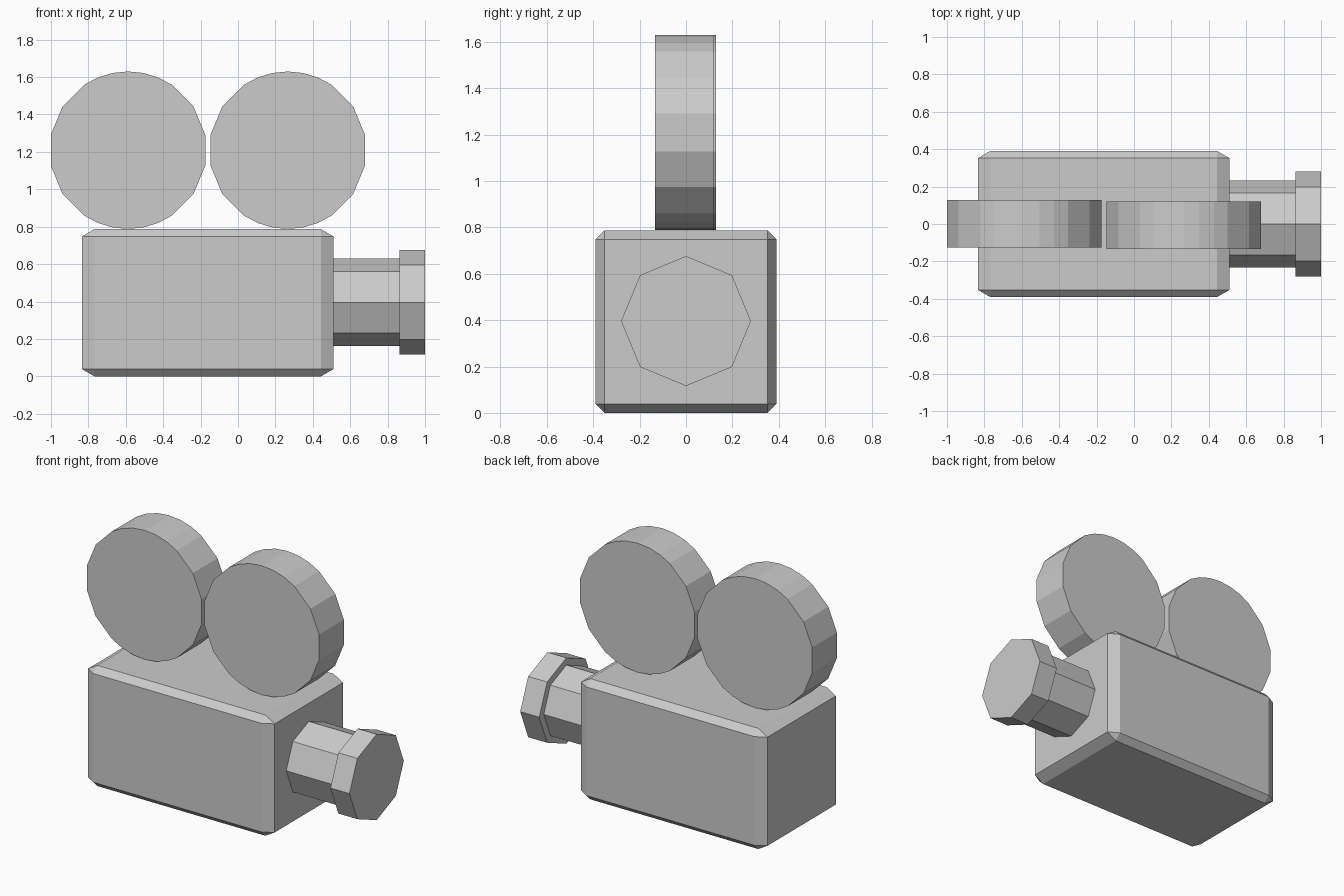
import bpy, bmesh
from math import radians, sin, cos
from mathutils import Vector

if "Cube" in bpy.data.objects:
    bpy.data.objects.remove(bpy.data.objects["Cube"])


def make_object(name, bm):
    bmesh.ops.recalc_face_normals(bm, faces=bm.faces)
    mesh = bpy.data.meshes.new(name)
    bm.to_mesh(mesh)
    bm.free()
    obj = bpy.data.objects.new(name, mesh)
    bpy.context.collection.objects.link(obj)
    return obj


def prism(name, origin, u, v, depth, radius, angles):
    """Closed flat-sided disc: profile in the u/v plane, extruded along depth."""
    bm = bmesh.new()
    origin, u, v = Vector(origin), Vector(u), Vector(v)
    ring = [bm.verts.new(origin + radius * (cos(radians(a)) * u + sin(radians(a)) * v))
            for a in angles]
    face = bm.faces.new(ring)
    ext = bmesh.ops.extrude_face_region(bm, geom=[face], use_keep_orig=True)
    verts = [e for e in ext["geom"] if isinstance(e, bmesh.types.BMVert)]
    bmesh.ops.translate(bm, verts=verts, vec=Vector(depth))
    return make_object(name, bm)


# Camera body: bevelled cube, stretched so the chamfers stretch too
bm = bmesh.new()
bmesh.ops.create_cube(bm, size=1)
bmesh.ops.bevel(bm, geom=bm.edges[:], offset=0.05, segments=1, affect='EDGES')
bmesh.ops.scale(bm, verts=bm.verts, vec=(1.346, 0.782, 0.787))
bmesh.ops.translate(bm, verts=bm.verts, vec=(-0.162, 0, 0.3935))
make_object("camera_body", bm)

# Film reels: 16 sides, with finer steps at the top and bottom
half = [11.25, 33.75, 56.25, 67.5, 78.75, 90, 101.25, 112.5, 123.75, 146.25, 168.75]
reel_angles = half + [a + 180 for a in half]
for name, x, y in (("rear_reel", -0.588, -0.126), ("front_reel", 0.266, -0.134)):
    prism(name, (x, y, 1.209), (1, 0, 0), (0, 0, 1), (0, 0.255, 0), 0.421, reel_angles)

# Lens: octagonal barrel and wider hood
octagon = range(0, 360, 45)
for name, x0, x1, r in (("lens_barrel", 0.5, 0.865, 0.233), ("lens_hood", 0.863, 1.0, 0.28)):
    prism(name, (x0, 0, 0.396), (0, 1, 0), (0, 0, 1), (x1 - x0, 0, 0), r, octagon)
